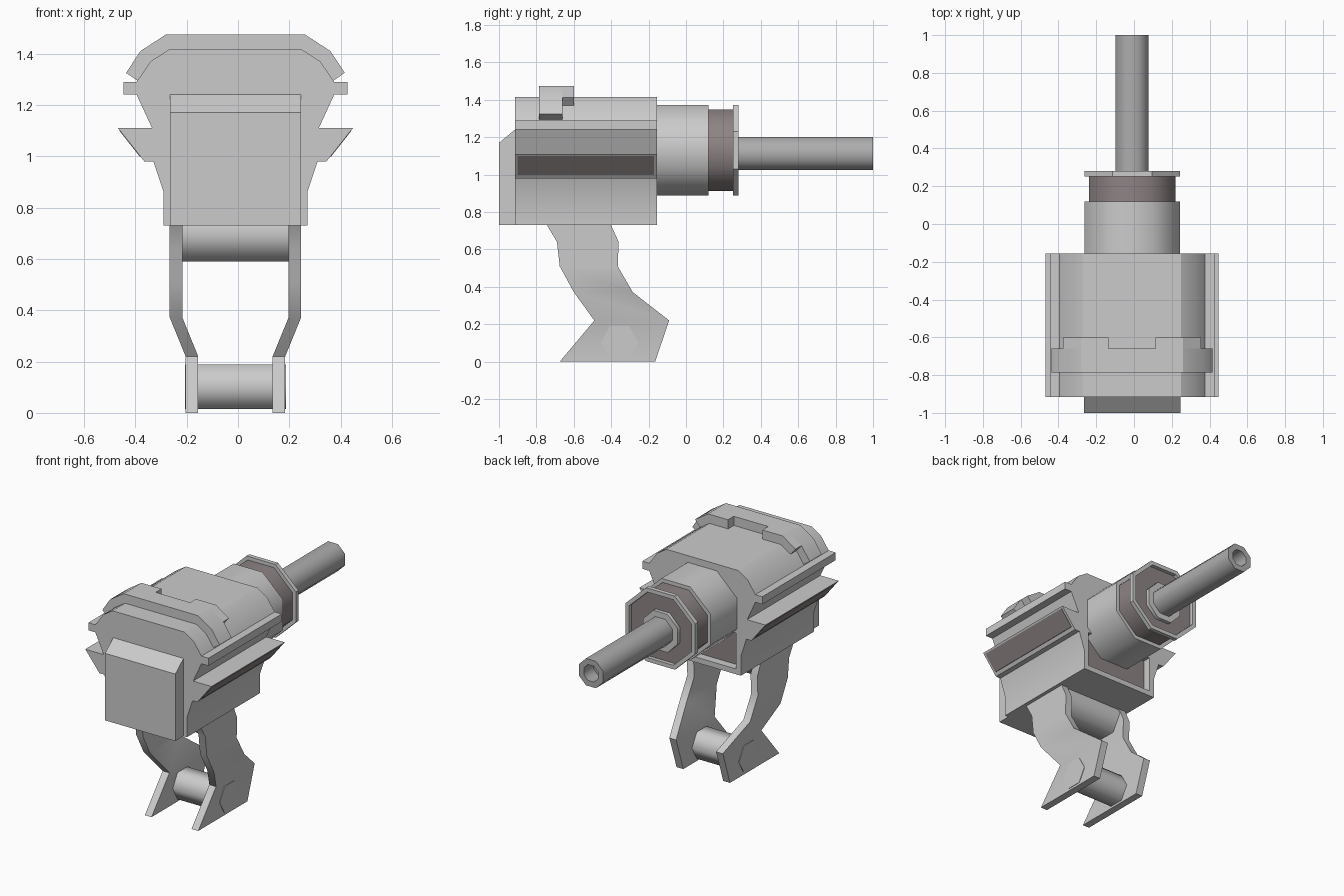
import bpy, bmesh, math

if "Cube" in bpy.data.objects:
    bpy.data.objects.remove(bpy.data.objects["Cube"])

CX = -0.01  # the model's mirror plane


def material(name, rgb):
    m = bpy.data.materials.new(name)
    m.diffuse_color = (*rgb, 1)
    m.use_nodes = True
    m.node_tree.nodes["Principled BSDF"].inputs["Base Color"].default_value = m.diffuse_color
    return m


DARK = material("dark_brown", (0.27, 0.23, 0.23))
STEEL = material("barrel_grey", (0.42, 0.42, 0.42))


def smooth(ob, angle):
    bpy.ops.object.select_all(action='DESELECT')
    ob.select_set(True)
    bpy.context.view_layer.objects.active = ob
    bpy.ops.object.shade_smooth_by_angle(angle=math.radians(angle))


def loft(name, rings, mat=None, angle=32):
    """Bridge equal-length rings of points and cap both ends."""
    bm = bmesh.new()
    loops = [[bm.verts.new(p) for p in r] for r in rings]
    n = len(loops[0])
    for a, b in zip(loops, loops[1:]):
        for i in range(n):
            j = (i + 1) % n
            bm.faces.new((a[i], a[j], b[j], b[i]))
    bm.faces.new(loops[0])
    bm.faces.new(loops[-1])
    bmesh.ops.recalc_face_normals(bm, faces=bm.faces)
    me = bpy.data.meshes.new(name)
    bm.to_mesh(me)
    bm.free()
    ob = bpy.data.objects.new(name, me)
    bpy.context.collection.objects.link(ob)
    if mat:
        me.materials.append(mat)
    smooth(ob, angle)
    return ob


def prism(name, pts, y0, y1, **kw):
    """Extrude an (x, z) profile along y."""
    return loft(name, [[(CX + x, y, z) for x, z in pts] for y in (y0, y1)], **kw)


def both(half):
    """Complete a right-half profile by mirroring."""
    return half + [(-x, z) for x, z in reversed(half)]


def octagon(w, h, y, z=1.13):
    k = 0.414
    half = [(k * w, -h), (w, -k * h), (w, k * h), (k * w, h)]
    return [(CX + x, y, z + dz) for x, dz in both(half)]


def hexagon(x, y, z, r):
    return [(x, y + r * math.cos(i * math.pi / 3), z + r * math.sin(i * math.pi / 3))
            for i in range(6)]


# main housing with side wings and rails
half = [(0.28, 0.73), (0.28, 0.86), (0.32, 0.98), (0.355, 0.98), (0.458, 1.11),
        (0.325, 1.11), (0.385, 1.24), (0.436, 1.24), (0.436, 1.29), (0.385, 1.29),
        (0.33, 1.37), (0.26, 1.415)]
body = prism("housing", both(half), -0.915, -0.155)

# rear pocket below the neck
cutter = prism("pocket_cutter", both([(0.245, 0.765), (0.245, 1.0)]), -0.215, -0.1)
cutter.hide_render = True
mod = body.modifiers.new("pocket", 'BOOLEAN')
mod.object = cutter
mod.solver = 'EXACT'
bpy.context.view_layer.objects.active = body
bpy.ops.object.modifier_apply(modifier=mod.name)
bpy.data.objects.remove(cutter)
smooth(body, 32)
prism("pocket_panel", both([(0.243, 0.767), (0.243, 0.998)]), -0.22, -0.205, mat=DARK)

# front block with chamfered top
loft("front_block", [[(CX + s * 0.255, y, z) for y, z in
     [(-0.9, 0.73), (-1.0, 0.73), (-1.0, 1.17), (-0.915, 1.24), (-0.9, 1.24)]]
     for s in (-1, 1)])

# top clip: band over the housing with two rear tabs
outer = [(0.426, 1.325), (0.37, 1.41), (0.27, 1.475)]
inner = [(0.375, 1.29), (0.325, 1.36), (0.255, 1.405)]
prism("top_clip", both(outer) + both(inner)[::-1], -0.785, -0.66)
tab = [(0.125, 1.475), (0.27, 1.475), (0.365, 1.413), (0.325, 1.365),
       (0.255, 1.41), (0.125, 1.41)]

for s, side in ((-1, "left"), (1, "right")):
    prism("clip_tab_" + side, [(s * x, z) for x, z in tab], -0.67, -0.6)

    # dark panel on the underside of the wing
    panel = [(0.373, 0.999), (0.452, 1.099), (0.448, 1.102), (0.367, 0.999)]
    prism("wing_panel_" + side, [(s * x, z) for x, z in panel], -0.9, -0.17, mat=DARK)

    # bent leg plate: z, front y, back y, outer x
    rows = [(0.75, -0.755, -0.41, 0.256), (0.64, -0.69, -0.36, 0.256),
            (0.51, -0.675, -0.365, 0.256), (0.372, -0.60, -0.285, 0.256),
            (0.22, -0.49, -0.09, 0.194), (0.0, -0.675, -0.165, 0.194)]
    loft("leg_" + side, [[(CX + s * x, f, z), (CX + s * x, b, z),
                          (CX + s * (x - 0.049), b, z), (CX + s * (x - 0.049), f, z)]
                         for z, f, b, x in rows], angle=35)

# cross pins between the legs
for name, y, z, r, w in (("upper_pin", -0.52, 0.70, 0.127, 0.21),
                         ("foot_pin", -0.355, 0.102, 0.101, 0.197)):
    loft(name, [hexagon(CX + s * w, y, z, r) for s in (-1, 1)], angle=62)

# neck, dark band and recessed end flange
loft("neck", [octagon(0.253, 0.241, y) for y in (-0.21, 0.12)], angle=50)
loft("neck_band", [octagon(0.229, 0.217, y) for y in (0.11, 0.256)], mat=DARK, angle=50)
loft("end_flange", [octagon(w, h, y) for w, h, y in
     ((0.253, 0.241, 0.252), (0.253, 0.241, 0.28), (0.227, 0.215, 0.28),
      (0.227, 0.215, 0.253))], angle=40)

# barrel collar and hollow barrel
loft("barrel_collar", [octagon(0.125, 0.125, y, 1.112) for y in (0.25, 0.28)], angle=50)
loft("barrel", [octagon(r, r, y, 1.112) for r, y in
     ((0.088, 0.25), (0.088, 1.0), (0.052, 1.0), (0.052, 0.9))], mat=STEEL, angle=50)
